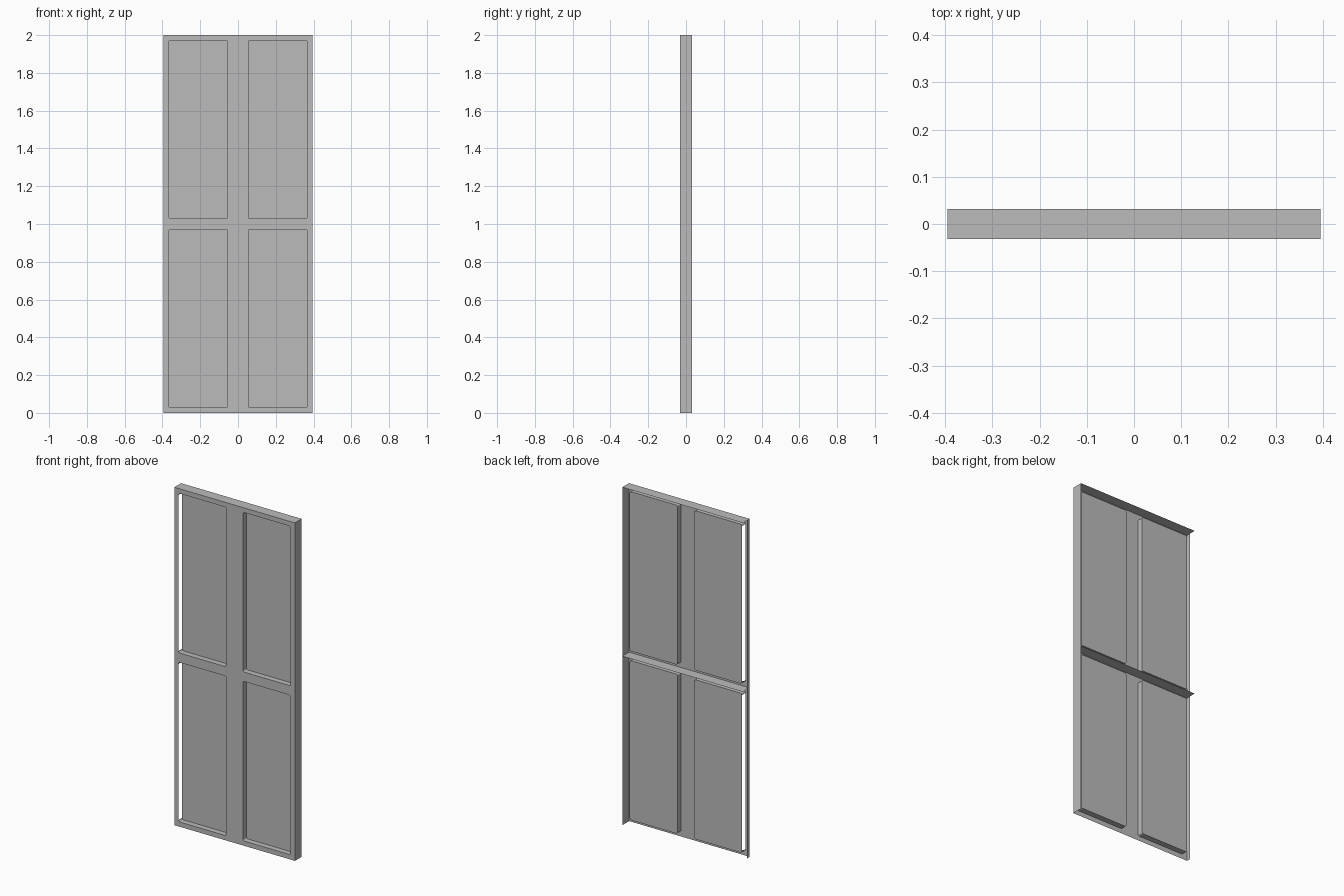
import bpy
import bmesh
from math import cos, sin, pi

cube = bpy.data.objects.get("Cube")
if cube:
    bpy.data.objects.remove(cube, do_unlink=True)

# Overall sizes
HALF_W, HEIGHT = 0.395, 2.0
FRONT, BACK, PANEL_Y = -0.0315, 0.0315, 0.002
X_IN, X_OUT = 0.055, 0.367
ROWS = ((0.028, 0.972), (1.028, 1.972))
RADIUS = 0.01

grey = bpy.data.materials.new("plain_grey")
grey.use_nodes = True
COLOUR = (0.5, 0.5, 0.5, 1)
grey.diffuse_color = COLOUR
grey.node_tree.nodes["Principled BSDF"].inputs["Base Color"].default_value = COLOUR


def finish(name, bm):
    mesh = bpy.data.meshes.new(name)
    bm.to_mesh(mesh)
    bm.free()
    mesh.materials.append(grey)
    obj = bpy.data.objects.new(name, mesh)
    bpy.context.collection.objects.link(obj)
    return obj


def sheet(name, corners):
    bm = bmesh.new()
    bm.faces.new([bm.verts.new(c) for c in corners])
    return finish(name, bm)


def rounded_loop(x0, x1, z0, z1, steps=3):
    """Counter-clockwise rounded rectangle as (x, z) pairs, seen from the front."""
    centres = ((x1 - RADIUS, z1 - RADIUS), (x0 + RADIUS, z1 - RADIUS),
               (x0 + RADIUS, z0 + RADIUS), (x1 - RADIUS, z0 + RADIUS))
    points = []
    for quarter, (cx, cz) in enumerate(centres):
        for i in range(steps + 1):
            a = (quarter + i / steps) * pi / 2
            points.append((cx + RADIUS * cos(a), cz + RADIUS * sin(a)))
    return points


def tray(name, loop, open_x=None):
    """Recessed panel with side walls; the long wall at open_x is left out."""
    bm = bmesh.new()
    front = [bm.verts.new((x, FRONT, z)) for x, z in loop]
    back = [bm.verts.new((x, PANEL_Y, z)) for x, z in loop]
    bm.faces.new(back)
    for i in range(len(loop)):
        j = (i + 1) % len(loop)
        if open_x is not None and all(abs(loop[k][0] - open_x) < 1e-4 for k in (i, j)):
            continue
        bm.faces.new((front[j], front[i], back[i], back[j]))
    return finish(name, bm)


# Recessed panels, two columns by two rows
loops = []
for row, (z0, z1) in zip(("lower", "upper"), ROWS):
    for side, x0, x1, gap in (("right", -X_OUT, -X_IN, -X_OUT), ("left", X_IN, X_OUT, None)):
        loop = rounded_loop(x0, x1, z0, z1)
        loops.append(loop)
        tray(f"{row}_{side}_panel", loop, gap)

# Front frame with four openings
bm = bmesh.new()
outline = [(-HALF_W, 0), (HALF_W, 0), (HALF_W, HEIGHT), (-HALF_W, HEIGHT)]
edges = []
for loop in [outline] + loops:
    verts = [bm.verts.new((x, FRONT, z)) for x, z in loop]
    edges += [bm.edges.new((verts[i - 1], verts[i])) for i in range(len(verts))]
bmesh.ops.triangle_fill(bm, edges=edges, use_beauty=True, normal=(0, -1, 0))
finish("front_frame", bm)

# Top and middle shelves
for name, z in (("top_board", HEIGHT), ("middle_rail", HEIGHT / 2)):
    sheet(name, [(-HALF_W, FRONT, z), (HALF_W, FRONT, z), (HALF_W, BACK, z), (-HALF_W, BACK, z)])

# Full left side and narrow right lip
sheet("left_side", [(HALF_W, FRONT, 0), (HALF_W, BACK, 0), (HALF_W, BACK, HEIGHT), (HALF_W, FRONT, HEIGHT)])
LIP = -0.008
sheet("right_lip", [(-HALF_W, LIP, 0), (-HALF_W, FRONT, 0), (-HALF_W, FRONT, HEIGHT), (-HALF_W, LIP, HEIGHT)])
